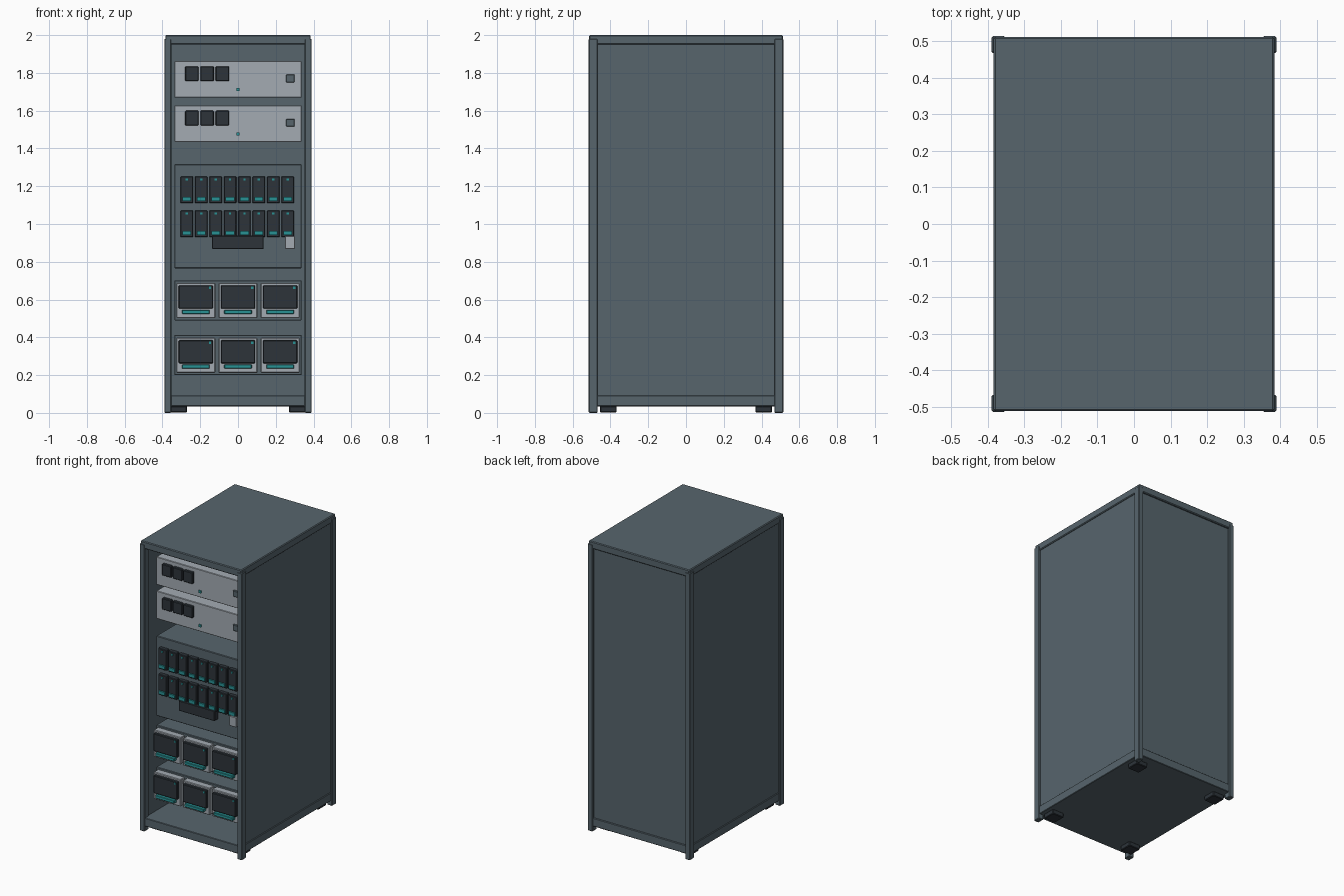
import bpy

if "Cube" in bpy.data.objects:
    bpy.data.objects.remove(bpy.data.objects["Cube"])


def material(name, rgb):
    m = bpy.data.materials.new(name)
    m.diffuse_color = (*rgb, 1)
    m.use_nodes = True
    m.node_tree.nodes["Principled BSDF"].inputs["Base Color"].default_value = m.diffuse_color
    return m


STEEL = material("slate steel", (0.095, 0.130, 0.152))
DARK = material("charcoal", (0.026, 0.034, 0.042))
LIGHT = material("light grey", (0.37, 0.41, 0.45))
TEAL = material("teal", (0.022, 0.29, 0.30))


def box(name, x, y, z, mat, bevel=0.0):
    """Box from (min, max) ranges on each axis."""
    bpy.ops.mesh.primitive_cube_add(size=1, location=[sum(r) / 2 for r in (x, y, z)])
    ob = bpy.context.object
    ob.name = name
    ob.scale = [r[1] - r[0] for r in (x, y, z)]
    bpy.ops.object.transform_apply(location=False, rotation=False, scale=True)
    ob.data.materials.append(mat)
    if bevel:
        mod = ob.modifiers.new("edge", 'BEVEL')
        mod.width = bevel
        mod.segments = 1
    return ob


def span(sign, a, b):
    return tuple(sorted((sign * a, sign * b)))


# Cabinet shell
box("top_panel", (-0.385, 0.385), (-0.513, 0.513), (1.95, 2.0), STEEL, 0.005)
box("base_panel", (-0.383, 0.383), (-0.508, 0.508), (0.035, 0.092), STEEL, 0.003)
box("back_panel", (-0.36, 0.36), (0.485, 0.5), (0.09, 1.955), STEEL)
for sx in (-1, 1):
    box("side_panel", span(sx, 0.36, 0.377), (-0.475, 0.475), (0.09, 1.955), STEEL)
    for sy in (-1, 1):
        box("corner_post", span(sx, 0.353, 0.39), span(sy, 0.468, 0.515),
            (0, 1.98), STEEL, 0.004)
        box("foot", span(sx, 0.27, 0.357), span(sy, 0.367, 0.455),
            (0.003, 0.036), DARK, 0.004)

FACE = -0.41  # front plane of the rack units
BACK = 0.38

# Two upper units with three socket blocks, a lamp and a switch
for z in (1.67, 1.435):
    box("upper_unit", (-0.337, 0.337), (FACE, BACK), (z, z + 0.192), LIGHT, 0.003)
    for i in range(3):
        x = -0.28 + i * 0.081
        box("socket_block", (x, x + 0.071), (FACE - 0.02, FACE + 0.01),
            (z + 0.086, z + 0.165), DARK, 0.004)
    box("unit_lamp", (-0.009, 0.009), (FACE - 0.008, FACE + 0.01),
        (z + 0.034, z + 0.05), TEAL)
    box("unit_switch", (0.255, 0.299), (FACE - 0.012, FACE + 0.01),
        (z + 0.08, z + 0.122), STEEL, 0.003)

# Middle unit with two rows of drive cartridges
box("drive_unit", (-0.337, 0.337), (FACE, BACK), (0.765, 1.317), STEEL, 0.004)
for z in (1.11, 0.93):
    for i in range(8):
        x = -0.304 + i * 0.0763
        box("drive_cartridge", (x, x + 0.066), (FACE - 0.028, FACE + 0.01),
            (z, z + 0.142), DARK, 0.003)
        box("drive_latch", (x + 0.01, x + 0.056), (FACE - 0.038, FACE - 0.02),
            (z + 0.011, z + 0.033), TEAL)
        box("drive_lamp", (x + 0.027, x + 0.039), (FACE - 0.034, FACE - 0.02),
            (z + 0.12, z + 0.13), TEAL)
box("control_plate", (-0.138, 0.136), (FACE - 0.04, FACE + 0.01), (0.868, 0.938), DARK, 0.003)
box("label_plate", (0.249, 0.301), (FACE - 0.04, FACE + 0.01), (0.868, 0.937), LIGHT, 0.003)

# Two lower shelves, each with three screen modules
for z in (0.49, 0.2):
    box("shelf_unit", (-0.337, 0.337), (FACE, BACK), (z, z + 0.212), STEEL, 0.003)
    for i in range(3):
        cx = (i - 1) * 0.223
        box("screen_module", (cx - 0.103, cx + 0.103), (FACE - 0.045, FACE + 0.01),
            (z + 0.012, z + 0.198), LIGHT, 0.004)
        box("module_screen", (cx - 0.091, cx + 0.091), (FACE - 0.065, FACE - 0.03),
            (z + 0.062, z + 0.185), DARK, 0.004)
        box("module_handle", (cx - 0.073, cx + 0.073), (FACE - 0.072, FACE - 0.03),
            (z + 0.034, z + 0.056), TEAL, 0.003)
        box("module_lamp", (cx + 0.069, cx + 0.081), (FACE - 0.069, FACE - 0.06),
            (z + 0.166, z + 0.178), TEAL)
